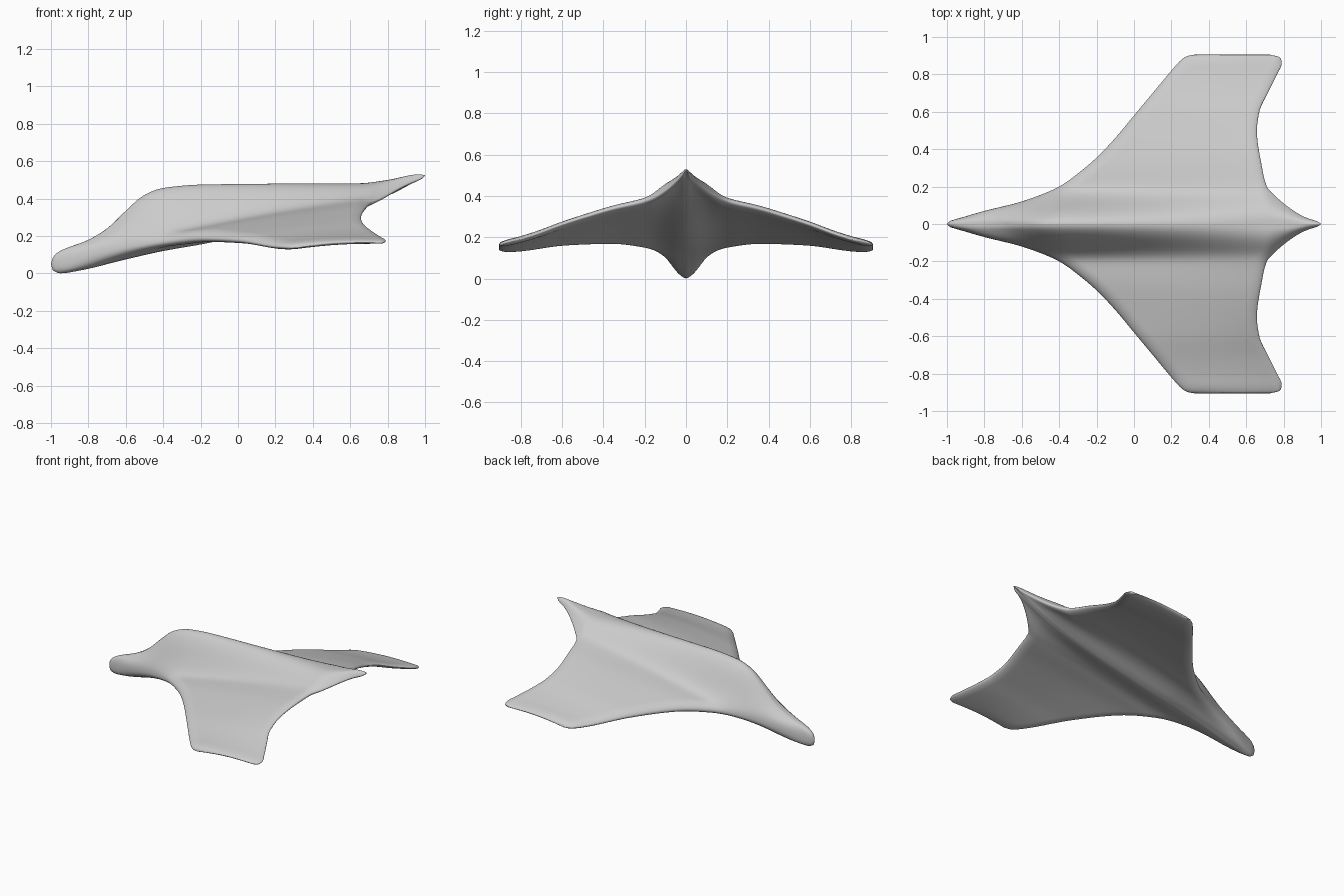
import bpy, bmesh, math

if "Cube" in bpy.data.objects:
    bpy.data.objects.remove(bpy.data.objects["Cube"])

SPAN = 0.905


def curve(pts):
    """Smooth monotone interpolation through (x, value) points."""
    xs, vs = [p[0] for p in pts], [p[1] for p in pts]
    s = [(vs[i + 1] - vs[i]) / (xs[i + 1] - xs[i]) for i in range(len(xs) - 1)]
    m = [s[0]]
    for a, b in zip(s, s[1:]):
        m.append(2 * a * b / (a + b) if a * b > 0 else 0.0)
    m.append(s[-1])

    def f(x):
        x = min(max(x, xs[0]), xs[-1])
        i = 0
        while i < len(s) - 1 and x > xs[i + 1]:
            i += 1
        h = xs[i + 1] - xs[i]
        t = (x - xs[i]) / h
        return (vs[i] * (1 + 2 * t) * (1 - t) ** 2 + m[i] * h * t * (1 - t) ** 2
                + vs[i + 1] * t * t * (3 - 2 * t) + m[i + 1] * h * t * t * (t - 1))
    return f


def inverse(f, x, hi, sign):
    lo = 0.0
    for _ in range(32):
        mid = (lo + hi) / 2
        if sign * (f(mid) - x) < 0:
            lo = mid
        else:
            hi = mid
    return (lo + hi) / 2


# Planform: leading and trailing edge x by distance from the centre line
lead = curve([(0, -1), (.015, -.985), (.035, -.92), (.07, -.8), (.12, -.6), (.2, -.4),
              (.27, -.3), (.355, -.2), (.46, -.1), (.58, 0), (.7, .1), (.82, .2),
              (.875, .25), (.898, .285), (SPAN, .32)])
trail = curve([(0, 1), (.012, .985), (.03, .93), (.06, .87), (.11, .8), (.15, .755), (.2, .71),
               (.3, .685), (.5, .657), (.6, .67), (.7, .715), (.8, .765), (.86, .79),
               (.89, .782), (SPAN, .73)])
# Heights of both edges
lead_z = curve([(0, .05), (.035, .06), (.07, .095), (.12, .14), (.2, .17), (.35, .188),
                (.58, .178), (.82, .145), (SPAN, .14)])
trail_z = curve([(0, .525), (.05, .47), (.11, .42), (.16, .39), (.22, .37), (.35, .34),
                 (.5, .295), (.6, .262), (.73, .213), (.87, .172), (SPAN, .165)])
# Centre line silhouettes
back = curve([(-1, .05), (-.99, .085), (-.96, .115), (-.8, .18), (-.7, .24), (-.6, .335),
              (-.5, .42), (-.4, .457), (-.2, .475), (.2, .48), (.65, .482), (.8, .5),
              (.97, .53), (1, .525)])
belly = curve([(-1, .05), (-.99, .018), (-.95, .001), (-.85, .015), (-.6, .075), (-.4, .12),
               (-.2, .155), (0, .195), (.3, .26), (.6, .34), (.8, .415), (.97, .505), (1, .525)])


def heights(x, y, u):
    y_lead = inverse(lead, x, SPAN, 1)
    y_tail = inverse(trail, x, .5, -1) if x > trail(.5) else 9
    mid = lead_z(y) + (trail_z(y) - lead_z(y)) * u + .012 * math.sin(math.pi * u)

    def dist(dx, dy):
        dx, dy = max(dx, 0), max(dy, 0)
        return dx * dy / (math.hypot(dx, dy) + 1e-9)
    d = min(dist(x - lead(y), y_lead - y),
            dist(trail(y) - x, y_tail - y if y < .5 else 9))
    e = math.sqrt(max(0, 1 - (1 - min(d / .06, 1)) ** 2))
    t = e * (.042 - .02 * y / SPAN) * (1 - .4 * u)
    # Body ridge: round at the nose, bell shaped further back
    r = min(1, y / max(1e-6, min(.2, y_lead, y_tail)))
    k = min(max((x + .9) / .5, 0), 1)
    b = (1 - k) * math.sqrt(1 - r * r) + k * (.5 + .5 * math.cos(math.pi * r))
    if y == 0:
        b = 1
    return ((mid + t) * (1 - b) + back(x) * b, (mid - t) * (1 - b) + belly(x) * b)


# Half of the blended body and wing, then mirrored
NY, NU = 56, 90
bm = bmesh.new()
top, bottom = [], []
for i in range(NY + 1):
    y = SPAN * math.sin(math.pi / 2 * (i / NY) ** 1.5)
    rows = ([], [])
    for j in range(NU + 1):
        u = (1 - math.cos(math.pi * j / NU)) / 2
        x = lead(y) + (trail(y) - lead(y)) * u
        for row, z in zip(rows, heights(x, y, u)):
            row.append(bm.verts.new((x, y, z)))
    top.append(rows[0])
    bottom.append(rows[1])
for i in range(NY):
    for j in range(NU):
        for g, flip in ((top, 1), (bottom, -1)):
            q = [g[i][j], g[i][j + 1], g[i + 1][j + 1], g[i + 1][j]]
            bm.faces.new(q[::flip])
bmesh.ops.remove_doubles(bm, verts=bm.verts, dist=.0002)
for _ in range(2):
    bmesh.ops.smooth_vert(bm, verts=[v for v in bm.verts if .002 < v.co.y < .8], factor=.4,
                          use_axis_x=False, use_axis_y=False, use_axis_z=True)
bmesh.ops.recalc_face_normals(bm, faces=bm.faces)
mesh = bpy.data.meshes.new("winged_body")
bm.to_mesh(mesh)
bm.free()
for p in mesh.polygons:
    p.use_smooth = True
body = bpy.data.objects.new("winged_body", mesh)
bpy.context.collection.objects.link(body)
mirror = body.modifiers.new("mirror", 'MIRROR')
mirror.use_axis = (False, True, False)
mirror.merge_threshold = .0005
